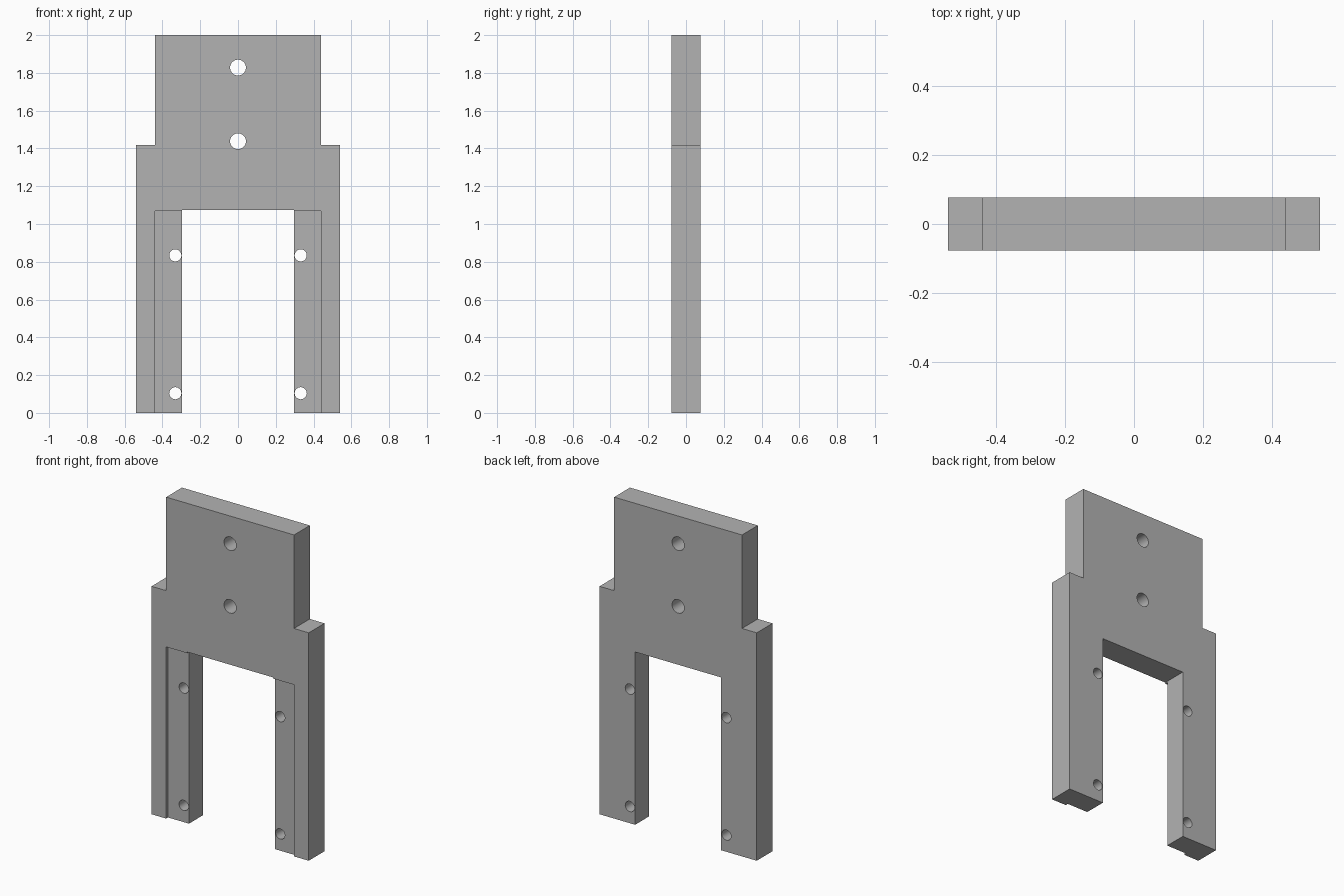
import bpy
import bmesh
import math
from mathutils import Matrix, Vector

if "Cube" in bpy.data.objects:
    bpy.data.objects.remove(bpy.data.objects["Cube"], do_unlink=True)

HALF_T = 0.0775       # half plate thickness
RECESS = 0.018        # depth of the front leg recesses
SHOULDER, HEAD, INNER = 0.541, 0.44, 0.296

grey = bpy.data.materials.new("plain grey")
grey.use_nodes = True
grey.diffuse_color = (0.45, 0.45, 0.45, 1)
grey.node_tree.nodes["Principled BSDF"].inputs["Base Color"].default_value = grey.diffuse_color


def make_object(name, bm):
    bmesh.ops.recalc_face_normals(bm, faces=bm.faces)
    mesh = bpy.data.meshes.new(name)
    bm.to_mesh(mesh)
    bm.free()
    mesh.materials.append(grey)
    obj = bpy.data.objects.new(name, mesh)
    bpy.context.collection.objects.link(obj)
    return obj


def box(name, low, high):
    low, high = Vector(low), Vector(high)
    bm = bmesh.new()
    bmesh.ops.create_cube(bm, size=1, matrix=Matrix.Translation((low + high) / 2)
                          @ Matrix.Diagonal((*(high - low), 1)))
    return make_object(name, bm)


def pin(name, x, z, radius):
    bm = bmesh.new()
    bmesh.ops.create_cone(bm, cap_ends=True, segments=40, radius1=radius, radius2=radius, depth=1,
                          matrix=Matrix.Translation((x, 0, z)) @ Matrix.Rotation(math.pi / 2, 4, "X"))
    return make_object(name, bm)


# Forked plate: mirrored outline extruded through its thickness
half = [(INNER, 1.075), (INNER, 0), (SHOULDER, 0), (SHOULDER, 1.418), (HEAD, 1.418), (HEAD, 2)]
outline = half + [(-x, z) for x, z in reversed(half)]
bm = bmesh.new()
face = bm.faces.new([bm.verts.new((x, -HALF_T, z)) for x, z in outline])
extruded = bmesh.ops.extrude_face_region(bm, geom=[face])["geom"]
bmesh.ops.translate(bm, vec=(0, 2 * HALF_T, 0),
                    verts=[v for v in extruded if isinstance(v, bmesh.types.BMVert)])
plate = make_object("forked_plate", bm)

# Cutters: leg recesses, leg screw holes and the two head holes
cutters = [pin("head_hole", 0, z, 0.042) for z in (1.828, 1.438)]
for side in (-1, 1):
    xs = sorted((side * HEAD, side * 0.2))
    cutters.append(box("leg_recess", (xs[0], -0.2, -0.1), (xs[1], RECESS - HALF_T, 1.068)))
    cutters += [pin("leg_hole", side * 0.332, z, 0.032) for z in (0.834, 0.104)]

bpy.ops.object.select_all(action="DESELECT")
bpy.context.view_layer.objects.active = plate
plate.select_set(True)
for cutter in cutters:
    cutter.hide_render = True
    cut = plate.modifiers.new(cutter.name, "BOOLEAN")
    cut.operation = "DIFFERENCE"
    cut.solver = "EXACT"
    cut.object = cutter
    bpy.ops.object.modifier_apply(modifier=cut.name)
    bpy.data.objects.remove(cutter, do_unlink=True)

# Round hole walls, crisp plate edges
bpy.ops.object.shade_smooth_by_angle(angle=math.radians(30))
